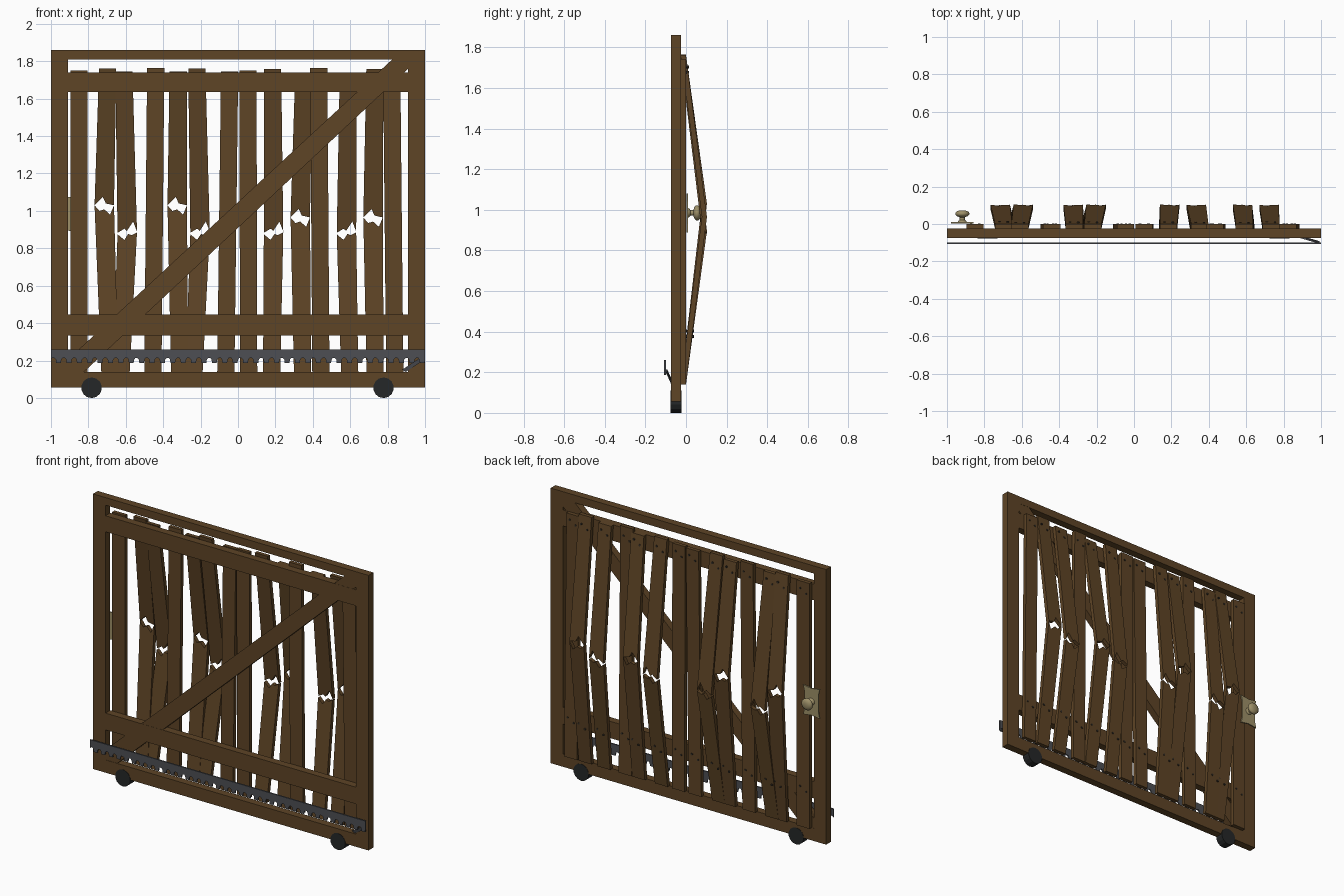
import bpy, bmesh, math
from mathutils import Vector

if "Cube" in bpy.data.objects:
    bpy.data.objects.remove(bpy.data.objects["Cube"])


def material(name, rgb):
    m = bpy.data.materials.new(name)
    m.diffuse_color = (*rgb, 1)
    m.use_nodes = True
    m.node_tree.nodes["Principled BSDF"].inputs["Base Color"].default_value = m.diffuse_color
    return m


WOOD = material("brown wood", (0.112, 0.058, 0.019))
IRON = material("grey iron", (0.075, 0.078, 0.088))
RUBBER = material("black rubber", (0.018, 0.02, 0.021))
BRASS = material("dull brass", (0.34, 0.28, 0.14))
NAIL = material("dark nail", (0.035, 0.028, 0.02))


def finish(name, bm, mat):
    bmesh.ops.recalc_face_normals(bm, faces=bm.faces)
    me = bpy.data.meshes.new(name)
    bm.to_mesh(me)
    bm.free()
    me.materials.append(mat)
    ob = bpy.data.objects.new(name, me)
    bpy.context.collection.objects.link(ob)
    return ob


def prism(name, outline, y0, y1, mat=WOOD, lean=lambda z: 0.0):
    """Extrude an x-z outline from y0 to y1, sheared in y by lean(z)."""
    bm = bmesh.new()
    front = [bm.verts.new((x, y0 + lean(z), z)) for x, z in outline]
    back = [bm.verts.new((x, y1 + lean(z), z)) for x, z in outline]
    bm.faces.new(front)
    bm.faces.new(back[::-1])
    n = len(outline)
    for i in range(n):
        j = (i + 1) % n
        bm.faces.new((front[i], back[i], back[j], front[j]))
    return finish(name, bm, mat)


def box(name, x0, x1, z0, z1, y0, y1, mat=WOOD):
    return prism(name, [(x0, z0), (x1, z0), (x1, z1), (x0, z1)], y0, y1, mat)


def lathe(name, profile, x, z, sides, mat):
    """Revolve (y, radius) pairs around an axis along y."""
    bm = bmesh.new()
    rings = [[bm.verts.new((x + r * math.cos(a), y, z + r * math.sin(a)))
              for a in (2 * math.pi * (k + 0.5) / sides for k in range(sides))]
             for y, r in profile]
    for a, b in zip(rings, rings[1:]):
        for k in range(sides):
            j = (k + 1) % sides
            bm.faces.new((a[k], a[j], b[j], b[k]))
    bm.faces.new(rings[0])
    bm.faces.new(rings[-1])
    return finish(name, bm, mat)


# Outer frame
F0, F1 = -0.075, -0.025
box("left_stile", -1, -0.91, 0.055, 1.86, F0, F1)
box("right_stile", 0.91, 1, 0.055, 1.86, F0, F1)
box("top_rail", -0.91, 0.91, 1.81, 1.86, F0, F1)
box("bottom_rail", -0.91, 0.91, 0.055, 0.138, F0, F1)

# Cross bars and diagonal brace
box("upper_bar", -0.91, 0.91, 1.635, 1.74, F0 + 0.001, F1)
box("lower_bar", -0.91, 0.91, 0.335, 0.445, F0 + 0.001, F1)
prism("diagonal_brace", [(-0.825, 0.138), (0.91, 1.76), (0.91, 1.81), (0.825, 1.81),
                         (-0.91, 0.205), (-0.91, 0.138)], F0 + 0.002, F1 - 0.001)


def nails(x_top, x_low, y):
    for x, z in ((x_top, 1.69), (x_low, 0.39)):
        for s in (-0.022, 0.022):
            lathe("nail", [(y - 0.01, 0.007), (y + 0.004, 0.007)], x + s, z + s * 0.6, 6, NAIL)


# Whole planks: centre x at top, centre x at bottom, top height
P0, P1, W, LOW = -0.025, 0.0, 0.046, 0.14
for xt, xb, top in ((-0.85, -0.85, 1.75), (-0.44, -0.455, 1.765), (-0.045, -0.065, 1.745),
                    (0.053, 0.057, 1.75), (0.432, 0.443, 1.765), (0.822, 0.838, 1.742)):
    prism("plank", [(xb - W, LOW), (xb + W, LOW), (xt + W, top), (xt - W, top)], P0, P1)
    nails(xt, xb, P1)

# Torn edges of the broken planks: (fraction across, height offset)
TEAR_A = ([(0, 0.0), (0.42, 0.045), (0.58, 0.01), (1, 0.0)],
          [(0, 0.0), (0.25, -0.03), (0.5, -0.022), (0.8, -0.05), (1, 0.0)])
TEAR_B = ([(0, -0.012), (0.35, 0.01), (0.48, -0.002), (0.8, 0.048), (1, -0.005)],
          [(0, -0.02), (0.35, -0.05), (0.55, -0.018), (0.72, -0.025), (1, -0.01)])

# Broken planks: centre x at top, break and bottom, break height, top height, tear
BULGE = 0.103
for xt, xm, xb, brk, top, tear in (
        (-0.697, -0.715, -0.685, 1.03, 1.762, TEAR_A), (-0.61, -0.592, -0.625, 0.895, 1.745, TEAR_B),
        (-0.32, -0.325, -0.312, 1.03, 1.745, TEAR_A), (-0.22, -0.203, -0.235, 0.895, 1.762, TEAR_B),
        (0.185, 0.19, 0.18, 0.895, 1.76, TEAR_B), (0.352, 0.333, 0.345, 0.965, 1.74, TEAR_A),
        (0.59, 0.58, 0.597, 0.895, 1.74, TEAR_B), (0.732, 0.722, 0.733, 0.965, 1.76, TEAR_A)):
    V = 0.052
    edge = [[(xm - V + 2 * V * t, brk + dz) for t, dz in side] for side in tear]
    prism("broken_plank_top", edge[0] + [(xt + W, top), (xt - W, top)], P0, P1,
          lean=lambda z: BULGE * (top - z) / (top - brk))
    prism("broken_plank_bottom", edge[1] + [(xb + W, LOW), (xb - W, LOW)], P0, P1,
          lean=lambda z: BULGE * (z - LOW) / (brk - LOW))
    for x, z, y in ((xt, 1.69, BULGE * (top - 1.69) / (top - brk)),
                    (xb, 0.39, BULGE * (0.39 - LOW) / (brk - LOW))):
        for s in (-0.022, 0.022):
            lathe("nail", [(y - 0.01, 0.007), (y + 0.005, 0.007)], x + s, z + s * 0.6, 6, NAIL)

# Gear rack with teeth pointing down
count = 36
pitch = 2 / count
rack = [(1, 0.26), (-1, 0.26)]
for i in range(count):
    x = -1 + i * pitch
    rack += [(x + pitch * f, z) for f, z in
             ((0.0, 0.205), (0.12, 0.213), (0.34, 0.213), (0.46, 0.205), (0.5, 0.187), (0.95, 0.187))]
rack.append((1, 0.205))
prism("gear_rack", rack, -0.108, -0.099, IRON)

# Slanted strut tying the rack to the frame
bm = bmesh.new()
a, b = Vector((0.885, -0.072, 0.145)), Vector((0.98, -0.1, 0.207))
offs = [Vector(o) for o in ((0.012, 0, -0.006), (0.012, 0.008, -0.006), (-0.008, 0.008, 0.006), (-0.008, 0, 0.006))]
ends = [[bm.verts.new(p + o) for o in offs] for p in (a, b)]
bm.faces.new(ends[0])
bm.faces.new(ends[1])
for k in range(4):
    j = (k + 1) % 4
    bm.faces.new((ends[0][k], ends[0][j], ends[1][j], ends[1][k]))
finish("rack_strut", bm, IRON)

# Wheels
for x in (-0.783, 0.778):
    lathe("wheel", [(F0 - 0.002, 0.055), (F1 + 0.002, 0.055)], x, 0.0545, 14, RUBBER)

# Door knob and flared back plate
plate = [(-0.978, 0.888), (-0.918, 0.896), (-0.858, 0.888), (-0.868, 0.93), (-0.868, 1.04),
         (-0.858, 1.08), (-0.918, 1.072), (-0.978, 1.08), (-0.968, 1.04), (-0.968, 0.93)]
prism("knob_plate", plate, 0.003, 0.011, BRASS)
knob = lathe("knob", [(0.008, 0.024), (0.016, 0.022), (0.022, 0.014), (0.036, 0.014), (0.042, 0.03),
                      (0.05, 0.038), (0.06, 0.038), (0.068, 0.03), (0.073, 0.015)],
             -0.918, 0.985, 16, BRASS)
bpy.context.view_layer.objects.active = knob
knob.select_set(True)
bpy.ops.object.shade_smooth_by_angle(angle=math.radians(50))
